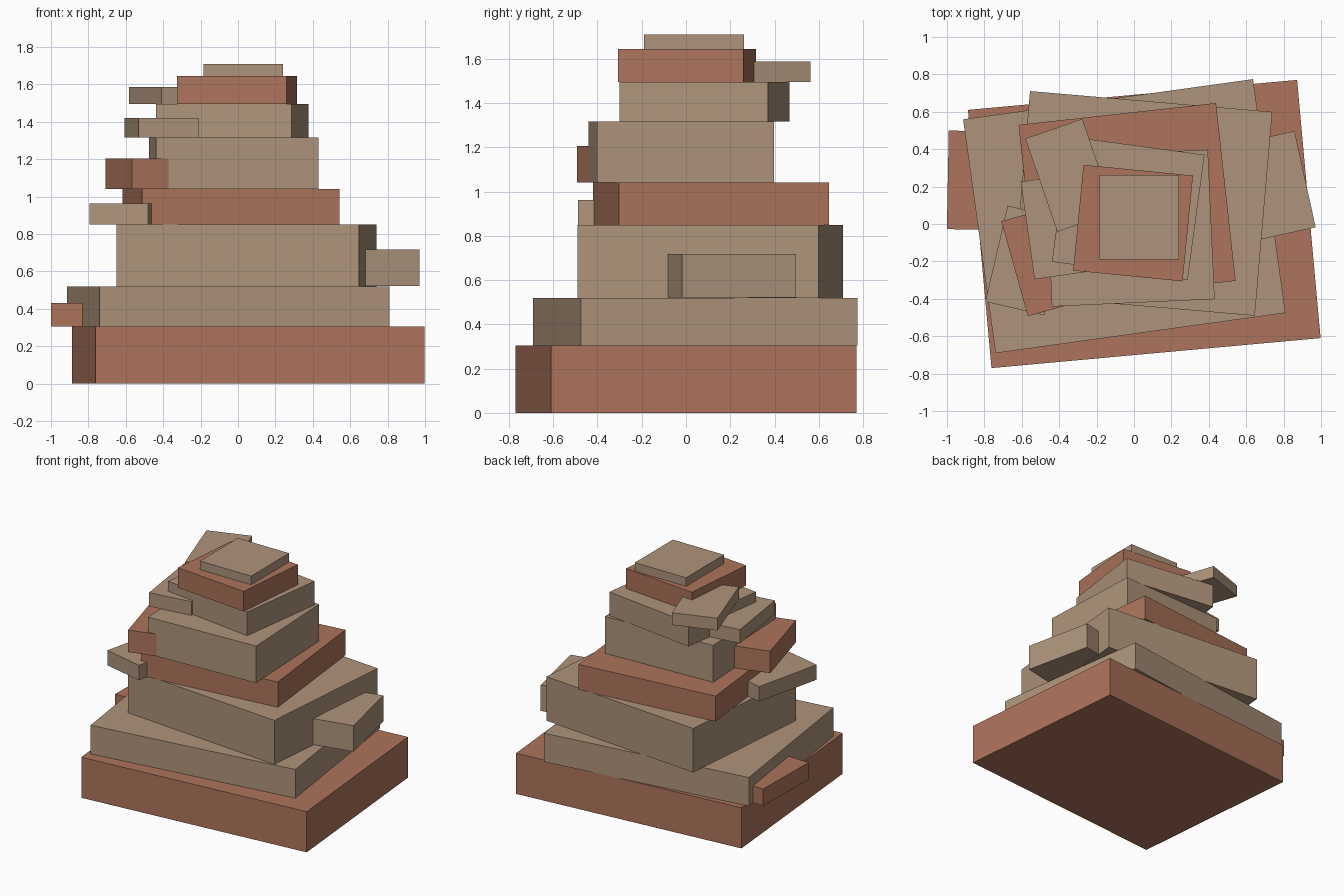
import bpy
from math import radians
from mathutils import Matrix

if "Cube" in bpy.data.objects:
    bpy.data.objects.remove(bpy.data.objects["Cube"])


def material(name, color):
    m = bpy.data.materials.new(name)
    m.diffuse_color = (*color, 1)
    m.use_nodes = True
    m.node_tree.nodes["Principled BSDF"].inputs["Base Color"].default_value = m.diffuse_color
    return m


TAN = material("tan stone", (0.42, 0.295, 0.20))
RED = material("terracotta stone", (0.42, 0.175, 0.107))


def slab(name, center, size, z0, z1, angle, mat):
    """Flat-faced box resting between z0 and z1, turned about z."""
    bpy.ops.mesh.primitive_cube_add(size=1)
    ob = bpy.context.object
    ob.name = name
    ob.data.transform(Matrix.Diagonal((size[0], size[1], z1 - z0, 1)))
    ob.location = (center[0], center[1], (z0 + z1) / 2)
    ob.rotation_euler.z = radians(angle)
    ob.data.materials.append(mat)


# Main stack: centre, size, top height, turn, colour
layers = [
    ((0.055, 0.0), (1.767, 1.386), 0.305, 5.2, RED),
    ((-0.052, 0.042), (1.565, 1.262), 0.52, 7.9, TAN),
    ((0.045, 0.11), (1.30, 1.094), 0.85, -4.9, TAN),
    ((-0.037, 0.113), (1.062, 0.956), 1.04, 6.3, RED),
    ((-0.022, -0.022), (0.871, 0.80), 1.317, 2.6, TAN),
    ((-0.031, 0.084), (0.732, 0.676), 1.495, -7.7, TAN),
    ((-0.005, 0.005), (0.588, 0.568), 1.645, -5.6, RED),
    ((0.029, 0.036), (0.425, 0.45), 1.71, 0.0, TAN),
]
z = 0.0
for i, (c, s, top, a, m) in enumerate(layers):
    slab(f"stack_slab_{i + 1}", c, s, z, top, a, m)
    z = top

# Small ledge stones jutting out of the stack, all one footprint:
# centre, bottom, top, turn, colour
ledges = [
    ((-0.834, 0.233), 0.305, 0.432, -1.1, RED),
    ((0.757, 0.205), 0.522, 0.717, 12.4, TAN),
    ((-0.578, -0.195), 0.85, 0.962, -13.0, TAN),
    ((-0.483, -0.196), 1.04, 1.205, 15.6, RED),
    ((-0.409, -0.012), 1.317, 1.42, 8.1, TAN),
    ((-0.343, 0.26), 1.495, 1.587, 19.0, TAN),
]
for i, (c, z0, z1, a, m) in enumerate(ledges):
    slab(f"ledge_stone_{i + 1}", c, (0.323, 0.527), z0, z1, a, m)
